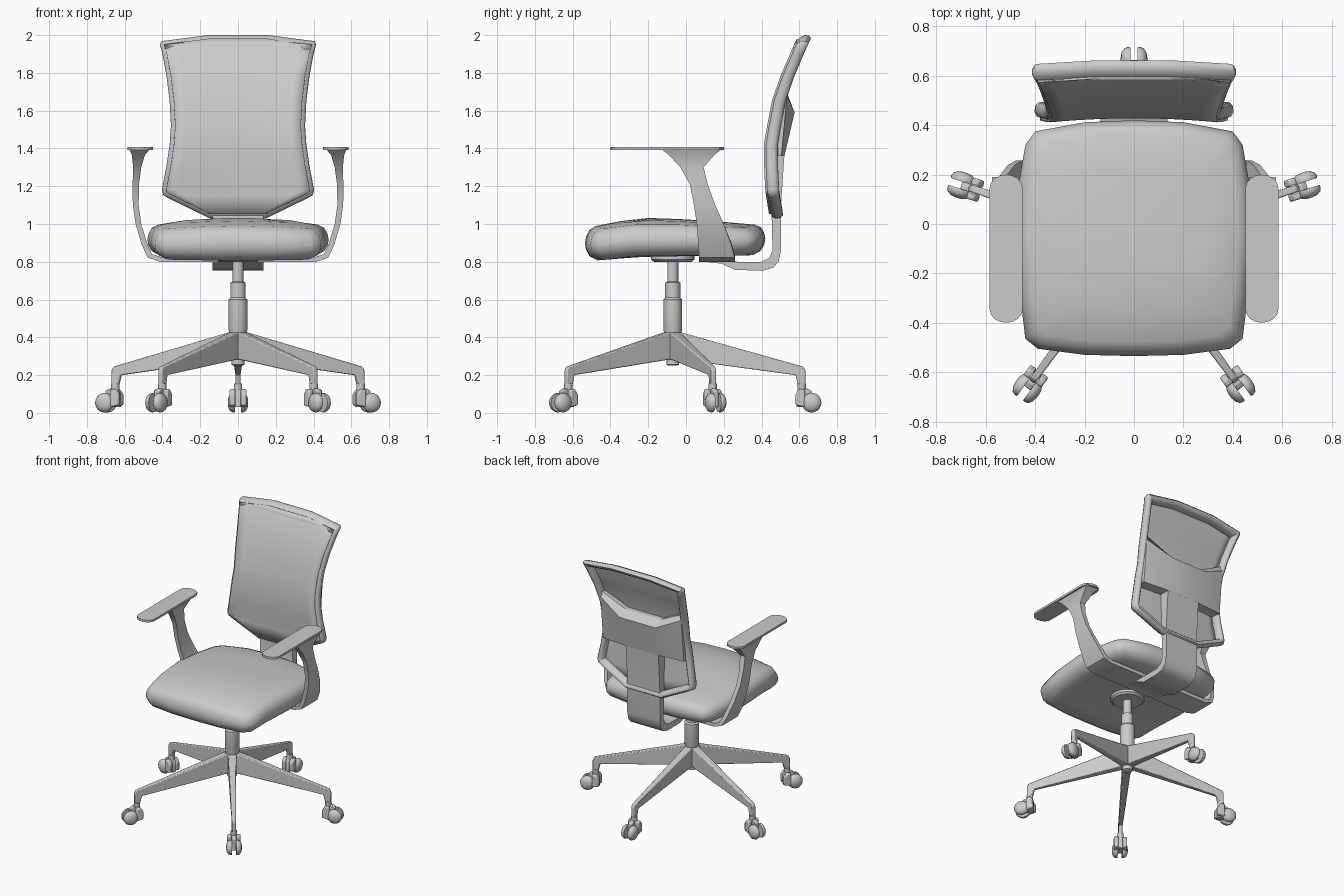
import bpy, bmesh, math
from mathutils import Vector, Matrix

if "Cube" in bpy.data.objects:
    bpy.data.objects.remove(bpy.data.objects["Cube"])

grey = bpy.data.materials.new("plain grey")
grey.use_nodes = True
grey.diffuse_color = (0.6, 0.6, 0.6, 1)
grey.node_tree.nodes["Principled BSDF"].inputs["Base Color"].default_value = (0.6, 0.6, 0.6, 1)


def finish(name, bm, angle=35, bevel=0):
    """Turn a bmesh into a shaded object."""
    bmesh.ops.recalc_face_normals(bm, faces=bm.faces)
    me = bpy.data.meshes.new(name)
    bm.to_mesh(me)
    bm.free()
    me.materials.append(grey)
    me.shade_smooth()
    me.set_sharp_from_angle(angle=math.radians(angle))
    ob = bpy.data.objects.new(name, me)
    bpy.context.collection.objects.link(ob)
    if bevel:
        mod = ob.modifiers.new("soft edges", "BEVEL")
        mod.width, mod.segments, mod.limit_method = bevel, 2, "ANGLE"
    return ob


def loft(name, rings, caps=True, around=True, along=False, **kw):
    """Skin a list of equal-length point rows."""
    bm = bmesh.new()
    rows = [[bm.verts.new(p) for p in r] for r in rings]
    n = len(rows[0])
    pairs = list(zip(rows, rows[1:])) + ([(rows[-1], rows[0])] if along else [])
    for a, b in pairs:
        for i in range(n if around else n - 1):
            j = (i + 1) % n
            bm.faces.new((a[i], a[j], b[j], b[i]))
    if caps:
        bm.faces.new(rows[0])
        bm.faces.new(rows[-1])
    return finish(name, bm, **kw)


def lathe(name, profile, centre, sides=24, turn=None, **kw):
    """Revolve (radius, height) pairs around z, then place."""
    m = Matrix.Translation(centre) @ (turn or Matrix())
    rings = [[m @ Vector((r * math.cos(2 * math.pi * i / sides),
                          r * math.sin(2 * math.pi * i / sides), z))
              for i in range(sides)] for r, z in profile]
    return loft(name, rings, **kw)


def lerp(table, t):
    """Piecewise-linear lookup."""
    for (a, u), (b, v) in zip(table, table[1:]):
        if t <= b:
            return u + (v - u) * max(0, (t - a) / (b - a))
    return table[-1][1]


# Seat cushion: stacked outlines between a top and a bottom curve
half = [(0, -.535), (.2, -.53), (.39, -.505), (.44, -.465), (.46, -.3), (.48, -.05),
        (.47, .15), (.44, .32), (.40, .375), (.2, .412), (0, .42)]
outline = half + [(-x, y) for x, y in half[-2:0:-1]]
top = [(-.53, .985), (-.35, 1.015), (-.2, 1.032), (0, 1.025), (.35, 1.0)]
bottom = [(-.5, .8), (-.25, .828), (.4, .832)]
rings = []
for s, t in [(.3, 0), (.6, 0), (.86, .02), (.95, .16), (.99, .36), (1, .55),
             (.985, .74), (.95, .9), (.88, .98), (.6, 1), (.3, 1), (.05, 1)]:
    ring = []
    for x, y in outline:
        px, py = x * s, -.055 + (y + .055) * s
        hi = lerp(top, py) - .03 * (px / .45) ** 2
        lo = lerp(bottom, py)
        ring.append((px, py, lo + (hi - lo) * t))
    rings.append(ring)
loft("seat_cushion", rings, angle=60)

# Backrest: half outline from bottom to top, with a leaning and curved face
lean = [(1.03, .428), (1.17, .425), (1.4, .41), (1.55, .435), (1.7, .468), (2, .6)]
edge = [(.15, 1.03), (.365, 1.135), (.395, 1.152), (.403, 1.18), (.38, 1.3), (.362, 1.42),
        (.355, 1.52), (.362, 1.65), (.378, 1.78), (.4, 1.9), (.414, 1.95), (.405, 1.968), (.16, 2.0)]


def face_y(x, z):
    return lerp(lean, z) + .02 * max(0, 1 - (x / .38) ** 2) * min(1, (2 - z) / .5)


loop = [Vector(p) for p in edge] + [Vector((-x, z)) for x, z in edge[::-1]]


def inset(d):
    out = []
    for i, p in enumerate(loop):
        a = (p - loop[i - 1]).normalized()
        b = (loop[(i + 1) % len(loop)] - p).normalized()
        t = (a + b).normalized()
        out.append(p + Vector((-t.y, t.x)) * d / max(.6, t.dot(a)))
    return out


section = [(.026, .004), (.008, .012), (0, .03), (.002, .052), (.014, .068),
           (.03, .068), (.042, .055), (.044, .015)]
rails = [[(p.x, face_y(p.x, p.y) + dep, p.y) for p in inset(d)] for d, dep in section]
loft("backrest_rim", rails, caps=False, along=True, angle=50)

inner = inset(.022)[:len(edge)]
panel = [[(p.x * k / 6, face_y(p.x * k / 6, p.y) + .003, p.y) for k in range(-6, 7)]
         for p in inner]
pan = loft("backrest_panel", panel, caps=False, around=False, angle=60)
thick = pan.modifiers.new("thickness", "SOLIDIFY")
thick.thickness, thick.offset = .016, 0

# Wide brace behind the panel, with a dipped upper edge
brace = []
for x, ztop, deep in [(-.335, 1.72, .0), (-.15, 1.63, .04), (.15, 1.63, .04), (.335, 1.72, .0)]:
    low = face_y(x, 1.36)
    brace.append([(x, low + .005, 1.36), (x, .505 + deep * .4, 1.36),
                  (x, .535 + deep, ztop - .04), (x, face_y(x, ztop) + .045, ztop),
                  (x, face_y(x, ztop) + .005, ztop), (x, face_y(x, 1.45) + .005, 1.45)])
loft("back_brace", brace, angle=20)


def slab(name, profile, w, **kw):
    """Extrude a (y, z) profile across x."""
    return loft(name, [[(x, y, z) for y, z in profile] for x in (-w, w)], **kw)


# Support bar that bends from under the seat up to the brace
slab("back_support_bar", [(.1, .80), (.19, .79), (.26, .756), (.41, .754), (.46, .768), (.49, .8),
                          (.503, .86), (.503, 1.1), (.522, 1.38), (.44, 1.38), (.452, 1.1),
                          (.458, .86), (.44, .82), (.4, .8), (.27, .8), (.2, .832), (.1, .832)], .135)

# Armrests: pad plus a strap that sweeps down and under the seat
strap = [((.465, 1.397), (.575, 1.397), -.13, .19), ((.493, 1.365), (.562, 1.365), -.09, .15),
         ((.512, 1.3), (.555, 1.3), -.03, .093), ((.524, 1.21), (.558, 1.21), .02, .115),
         ((.526, 1.1), (.557, 1.1), .042, .155), ((.512, 1.0), (.542, 1.0), .057, .2),
         ((.482, .9), (.51, .89), .065, .24), ((.455, .84), (.478, .822), .07, .257),
         ((.41, .826), (.415, .8), .07, .26), ((0, .826), (0, .8), .07, .26)]
for side, s in (("left", 1), ("right", -1)):
    loft(side + "_arm_strap", [[(s * a[0], y0, a[1]), (s * b[0], y0, b[1]),
                                (s * b[0], y1, b[1]), (s * a[0], y1, a[1])]
                               for a, b, y0, y1 in strap], angle=40)
    pad = []
    for end, cy in ((1, .145), (-1, -.345)):
        for k in range(9):
            a = math.pi * k / 8
            pad.append((s * .518 + .067 * end * math.cos(a), cy + .055 * end * math.sin(a)))
    loft(side + "_arm_pad", [[(x, y, z) for x, y in pad] for z in (1.392, 1.408)])

# Gas lift column and seat plate
hub = Vector((0, -.07, 0))
lathe("lift_column", [(.025, .25), (.034, .255), (.034, .29), (.045, .3), (.047, .43), (.05, .44),
                      (.05, .6), (.04, .61), (.04, .69), (.029, .695), (.029, .82)], hub)
lathe("seat_plate", [(.075, .8), (.1, .8), (.115, .812), (.115, .84)], hub)

# Five-star base with twin-wheel casters
leg = [(.02, .43), (.05, .425), (.69, .245), (.702, .225), (.702, .15),
       (.662, .15), (.65, .2), (.02, .285)]
wheel = [(.02, .015), (.05, .015), (.052, .025), (.046, .04), (.03, .05), (.01, .054)]
hood = [(.655, .03), (.655, .105), (.668, .128), (.715, .128), (.735, .115), (.735, .03)]
for n in range(5):
    spin = Matrix.Translation(hub) @ Matrix.Rotation(math.radians(90 + 72 * n), 4, "Z")
    rows = []
    for k in (-1, 1):
        rows.append([spin @ Vector((r, k * (.028 - .014 * (r > .6)), z)) for r, z in leg])
    loft(f"base_leg_{n + 1}", rows, bevel=.006)
    lathe(f"caster_stem_{n + 1}", [(.022, .1), (.022, .155)], spin @ Vector((.683, 0, 0)), sides=12)
    loft(f"caster_hood_{n + 1}", [[spin @ Vector((r, y, z)) for r, z in hood]
                                  for y in (-.016, .016)], bevel=.004)
    for k in (-1, 1):
        tilt = spin.to_3x3().to_4x4() @ Matrix.Rotation(k * math.pi / 2, 4, "X")
        lathe(f"caster_wheel_{n + 1}_{'a' if k > 0 else 'b'}", wheel,
              spin @ Vector((.735, 0, .054)), turn=tilt, sides=20, angle=50)
        # Curved cheek beside each wheel
        cheek = [[spin @ Vector((r, k * y, z)) for r, z in
                  ((.65, .04), (.65, .1), (.672, .128), (.7, .122), (.7, .03))] for y in (.014, .045)]
        loft(f"caster_cheek_{n + 1}_{'a' if k > 0 else 'b'}", cheek, bevel=.008)
